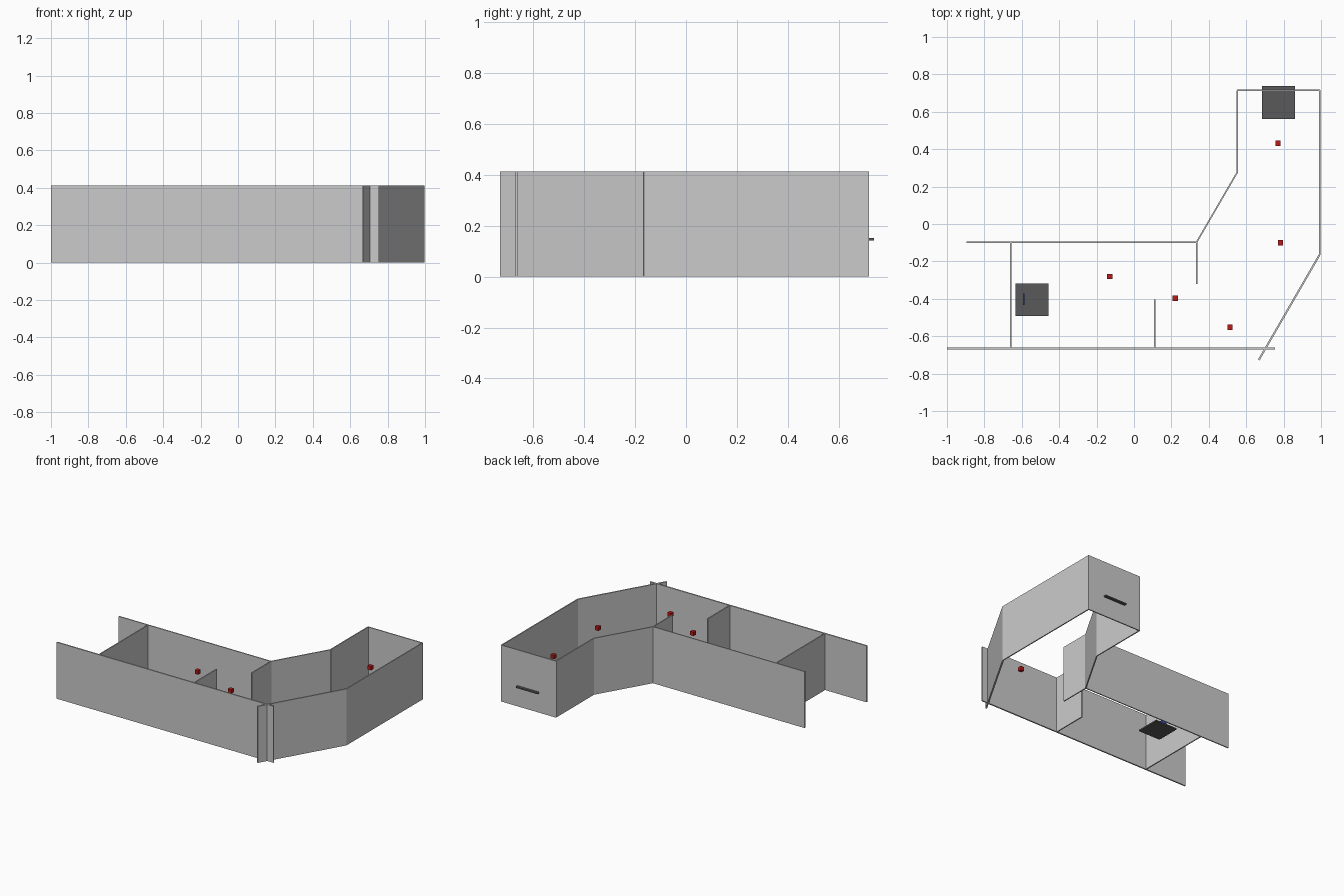
import bpy, math
from mathutils import Vector

if "Cube" in bpy.data.objects:
    bpy.data.objects.remove(bpy.data.objects["Cube"])

H = 0.413   # wall height
T = 0.008   # wall thickness


def material(name, rgb):
    m = bpy.data.materials.new(name)
    m.diffuse_color = (*rgb, 1)
    m.use_nodes = True
    m.node_tree.nodes["Principled BSDF"].inputs["Base Color"].default_value = m.diffuse_color
    return m


def box(name, center, size, rot=0.0, mat=None):
    bpy.ops.mesh.primitive_cube_add(size=1, location=center, rotation=(0, 0, rot))
    ob = bpy.context.object
    ob.name = name
    ob.scale = size
    bpy.ops.object.transform_apply(location=False, rotation=False, scale=True)
    if mat:
        ob.data.materials.append(mat)
    return ob


def wall(name, a, b, t=T):
    a, b = Vector(a), Vector(b)
    d, c = b - a, (a + b) / 2
    return box(name, (c.x, c.y, H / 2), (d.length, t, H), math.atan2(d.y, d.x))


red = material("red", (0.5, 0.01, 0.01))
blue = material("blue", (0.02, 0.05, 0.5))
dark = material("dark_grey", (0.1, 0.1, 0.1))

# Corridor walls
wall("front_wall", (-1, -0.665), (0.755, -0.665), 0.01)
wall("corridor_back_wall", (-0.895, -0.097), (0.335, -0.097))
wall("left_end_wall", (-0.66, -0.665), (-0.66, -0.097))
wall("front_partition", (0.11, -0.665), (0.11, -0.405))
wall("back_partition", (0.335, -0.32), (0.335, -0.097))

# Bend and far arm
wall("inner_diagonal_wall", (0.335, -0.097), (0.553, 0.278))
wall("inner_arm_wall", (0.553, 0.278), (0.553, 0.715))
wall("arm_end_wall", (0.55, 0.715), (0.995, 0.715))
wall("outer_arm_wall", (0.992, 0.717), (0.992, -0.165))
wall("outer_diagonal_wall", (0.992, -0.165), (0.667, -0.727), 0.01)

# Floating platforms at either end
for name, x, y in (("start_platform", -0.545, -0.405), ("goal_platform", 0.773, 0.65)):
    box(name, (x, y, 0.147), (0.176, 0.176, 0.01), mat=dark)

# Upright marker above the start platform
box("start_marker", (-0.59, -0.402, 0.212), (0.008, 0.062, 0.05), mat=blue)

# Waypoint cubes along the route
route = [(-0.13, -0.28), (0.22, -0.397), (0.513, -0.552), (0.783, -0.1), (0.77, 0.432)]
for i, (x, y) in enumerate(route):
    box(f"waypoint_{i + 1}", (x, y, 0.282), (0.028,) * 3, mat=red)
